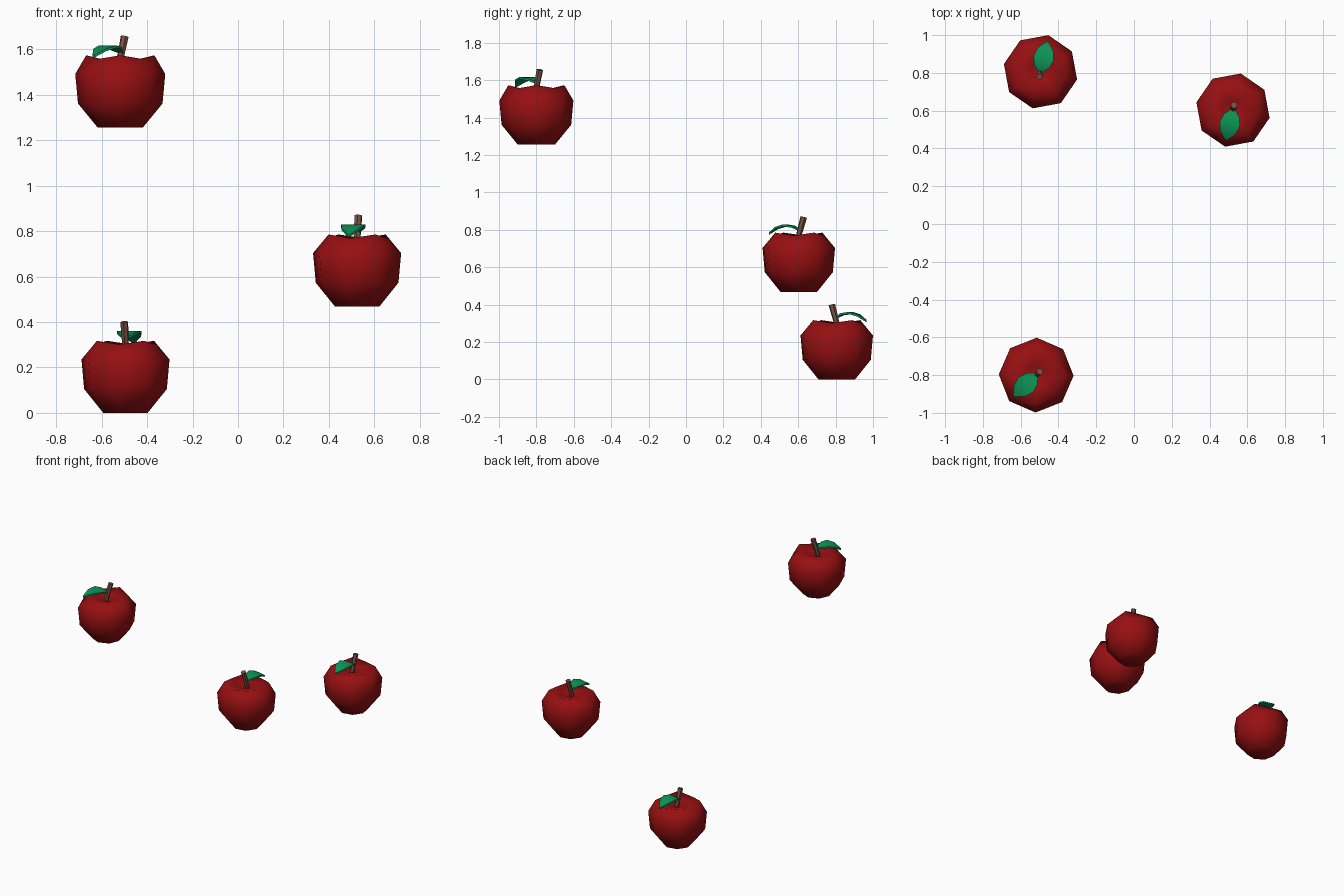
import bpy, bmesh, math
from mathutils import Vector, Matrix

cube = bpy.data.objects.get("Cube")
if cube:
    bpy.data.objects.remove(cube)


def material(name, rgb):
    m = bpy.data.materials.new(name)
    m.use_nodes = True
    m.diffuse_color = (*rgb, 1)
    m.node_tree.nodes["Principled BSDF"].inputs["Base Color"].default_value = (*rgb, 1)
    return m


RED = material("apple red", (0.31, 0.005, 0.006))
BROWN = material("stem brown", (0.2, 0.085, 0.06))
GREEN = material("leaf green", (0.004, 0.3, 0.095))


def loft(bm, rings, closed=True):
    """Join consecutive equal-length rings of vertices with quads."""
    n = len(rings[0])
    for a, b in zip(rings, rings[1:]):
        for i in range(n if closed else n - 1):
            j = (i + 1) % n
            bm.faces.new((a[i], a[j], b[j], b[i]))


def finish(bm, name, mat, sharp_angle):
    bmesh.ops.recalc_face_normals(bm, faces=bm.faces)
    mesh = bpy.data.meshes.new(name)
    bm.to_mesh(mesh)
    bm.free()
    mesh.materials.append(mat)
    mesh.shade_smooth()
    mesh.set_sharp_from_angle(angle=math.radians(sharp_angle))
    return mesh


def make_body():
    # radius, height, and how far every other vertex pulls in and down
    profile = [(0.1, 0, 0, 0), (0.186, 0.105, 0, 0), (0.198, 0.235, 0, 0),
               (0.15, 0.317, 0.015, 0.016), (0.055, 0.29, 0, 0)]
    bm = bmesh.new()
    rings = []
    for r, z, pull, drop in profile:
        ring = []
        for i in range(8):
            a, odd = i * math.pi / 4, i % 2
            rr = r - pull * odd
            ring.append(bm.verts.new((rr * math.cos(a), rr * math.sin(a), z - drop * odd)))
        rings.append(ring)
    loft(bm, rings)
    for ring, z in ((rings[0], 0), (rings[-1], 0.27)):
        centre = bm.verts.new((0, 0, z))
        for i in range(8):
            bm.faces.new((ring[i], ring[(i + 1) % 8], centre))
    return finish(bm, "apple_body", RED, 180)


def make_stem():
    # six-sided stem leaning away from the leaf, a little wider at the top
    start, end = Vector((-0.01, -0.01, 0.25)), Vector((0.019, 0.019, 0.4))
    axis = end - start
    bm = bmesh.new()
    bmesh.ops.create_cone(bm, cap_ends=True, segments=6, radius1=0.014,
                          radius2=0.018, depth=axis.length)
    turn = axis.to_track_quat('Z', 'Y').to_matrix().to_4x4()
    bm.transform(Matrix.Translation((start + end) / 2) @ turn)
    return finish(bm, "stem", BROWN, 40)


def make_leaf():
    # distance along the leaf, half width, height
    stations = [(0, 0.014, 0.338), (0.03, 0.042, 0.354), (0.075, 0.055, 0.361),
                (0.122, 0.042, 0.347), (0.162, 0.006, 0.318)]
    bm = bmesh.new()
    rings = []
    for s, w, z in stations:
        rings.append([bm.verts.new((s, y, z + h)) for y, h in
                      ((-w, 0), (w, 0), (w, -0.011), (-w, -0.011))])
    loft(bm, rings)
    bm.faces.new(rings[0])
    bm.faces.new(rings[-1])
    bm.transform(Matrix.Rotation(math.radians(224), 4, 'Z'))
    return finish(bm, "leaf", GREEN, 40)


parts = {"body": make_body(), "stem": make_stem(), "leaf": make_leaf()}

# three apples: position and turn
apples = {
    "lower_apple": ((-0.495, 0.806, 0), -147),
    "middle_apple": ((0.524, 0.603, 0.468), 33),
    "upper_apple": ((-0.518, -0.8, 1.256), -1),
}
for name, (place, turn) in apples.items():
    for part, mesh in parts.items():
        ob = bpy.data.objects.new(name + "_" + part, mesh)
        ob.location = place
        ob.rotation_euler.z = math.radians(turn)
        bpy.context.scene.collection.objects.link(ob)
